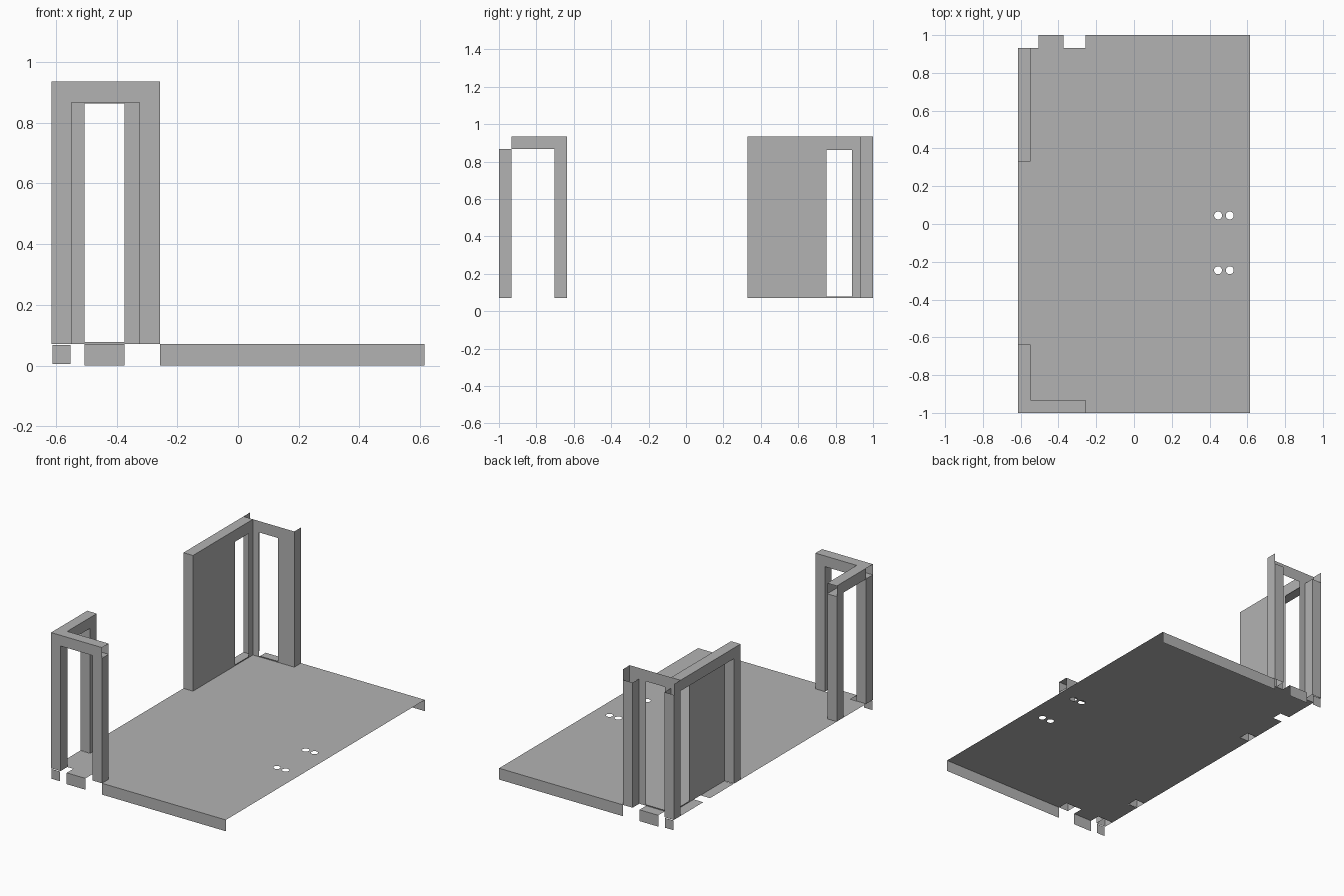
import bpy, bmesh, math
from mathutils import Vector

cube = bpy.data.objects.get("Cube")
if cube:
    bpy.data.objects.remove(cube, do_unlink=True)

steel = bpy.data.materials.new("grey_sheet_steel")
steel.use_nodes = True
GREY = (0.45, 0.45, 0.45, 1)
steel.diffuse_color = GREY
steel.node_tree.nodes["Principled BSDF"].inputs["Base Color"].default_value = GREY

# Shared dimensions
W, L = 0.615, 1.0            # half width and half length of the floor
T = 0.067                    # section size of posts and rails
XI, XE = -W + T, -0.257      # inner face of side wall, end of end wall
YI = L - T                   # inner face of end wall
FLOOR, RAIL, TOP = 0.072, 0.867, 0.935


def finish(name, bm):
    mesh = bpy.data.meshes.new(name)
    bm.to_mesh(mesh)
    bm.free()
    mesh.materials.append(steel)
    obj = bpy.data.objects.new(name, mesh)
    bpy.context.collection.objects.link(obj)
    return obj


def rect(u0, u1, v0, v1):
    return [(u0, v0), (u1, v0), (u1, v1), (u0, v1)]


def sheet(name, axis, pos, outline, holes=()):
    """Flat sheet across an axis, with loops cut out of it."""
    bm = bmesh.new()
    normal = Vector([float(a == axis) for a in "xyz"])
    for loop in [outline, *holes]:
        verts = []
        for u, v in loop:
            co = {"x": (pos, u, v), "y": (u, pos, v), "z": (u, v, pos)}[axis]
            verts.append(bm.verts.new(co))
        for a, b in zip(verts, verts[1:] + verts[:1]):
            bm.edges.new((a, b))
    bmesh.ops.triangle_fill(bm, use_beauty=True, edges=bm.edges[:], normal=normal)
    return finish(name, bm)


def tube(name, axis, x0, x1, y0, y1, z0, z1):
    """Square tube, open at both ends along its axis."""
    bm = bmesh.new()
    lo, hi = (x0, y0, z0), (x1, y1, z1)
    bmesh.ops.create_cube(bm, size=1)
    for v in bm.verts:
        v.co = [hi[i] if v.co[i] > 0 else lo[i] for i in range(3)]
    i = "xyz".index(axis)
    bm.normal_update()
    ends = [f for f in bm.faces if abs(f.normal[i]) > 0.5]
    bmesh.ops.delete(bm, geom=ends, context="FACES_ONLY")
    return finish(name, bm)


# Floor sheet with notches at the posts and two pairs of round holes
TAB0, TAB1 = -0.505, -0.373
corner = [(W, L), (XE, L), (XE, YI), (TAB1, YI), (TAB1, L), (TAB0, L), (TAB0, YI), (-W, YI)]


def side_notch(y1, y0):
    return [(-W, y1), (XI, y1), (XI, y0), (-W, y0)]


slot = side_notch(0.705, 0.637)
back_half = corner + slot + side_notch(0.40, 0.33)
front_half = [(x, -y) for x, y in reversed(corner + slot)]


def circle(cx, cy, r, n=24):
    return [(cx + r * math.cos(math.tau * k / n), cy + r * math.sin(math.tau * k / n))
            for k in range(n)]


bolt_holes = [circle(x, y, 0.021) for x in (0.445, 0.507) for y in (0.045, -0.245)]
sheet("floor_sheet", "z", FLOOR, back_half + front_half, bolt_holes)

# Downturned flanges along both ends
for side, y in (("front", -L), ("back", L)):
    sheet(side + "_flange", "y", y, rect(XE, W, 0, FLOOR))
    sheet(side + "_middle_tab", "y", y, rect(TAB0, TAB1, 0, FLOOR))
    sheet(side + "_corner_tab", "y", y, rect(-W + 0.004, XI - 0.004, 0.006, FLOOR - 0.004))

# Front frame: three posts under two rails
FE = -0.637
tube("front_corner_post", "z", -W, XI, -L, -YI, FLOOR, RAIL)
tube("front_end_post", "z", XE - T, XE, -L, -YI, FLOOR, RAIL)
tube("front_side_post", "z", -W, XI, FE - T, FE, FLOOR, RAIL)
tube("front_rail", "x", -W, XE, -L, -YI, RAIL, TOP)
tube("front_side_rail", "y", -W, XI, -YI, FE, RAIL, TOP)

# Back end wall: pierced web with two return flanges
sheet("back_web", "y", YI, rect(-W, XE, FLOOR, TOP),
      [rect(TAB0, TAB1, FLOOR + 0.006, RAIL - 0.004)])
for name, x in (("back_outer_return", -W), ("back_inner_return", XE)):
    sheet(name, "x", x, rect(YI, L, FLOOR, TOP))

# Box sections closing the two back posts, lower than the web
for name, x_in in (("back_corner_post", XI), ("back_end_post", XE - T)):
    x_out = -W if x_in == XI else XE
    sheet(name + "_face", "y", L, rect(min(x_in, x_out), max(x_in, x_out), FLOOR, RAIL))
    sheet(name + "_inner", "x", x_in, rect(YI, L, FLOOR, RAIL))

# Back side wall: pierced web, end return, rail and end post
SE = 0.33
sheet("side_web", "x", XI, rect(SE, YI, FLOOR, TOP),
      [rect(0.75, 0.888, FLOOR + 0.006, RAIL - 0.006)])
sheet("side_end_return", "y", SE, rect(-W, XI, FLOOR, TOP))
tube("side_rail", "y", -W, XI, SE, YI, RAIL, TOP)
tube("side_end_post", "z", -W, XI, SE, SE + T, FLOOR, RAIL)
